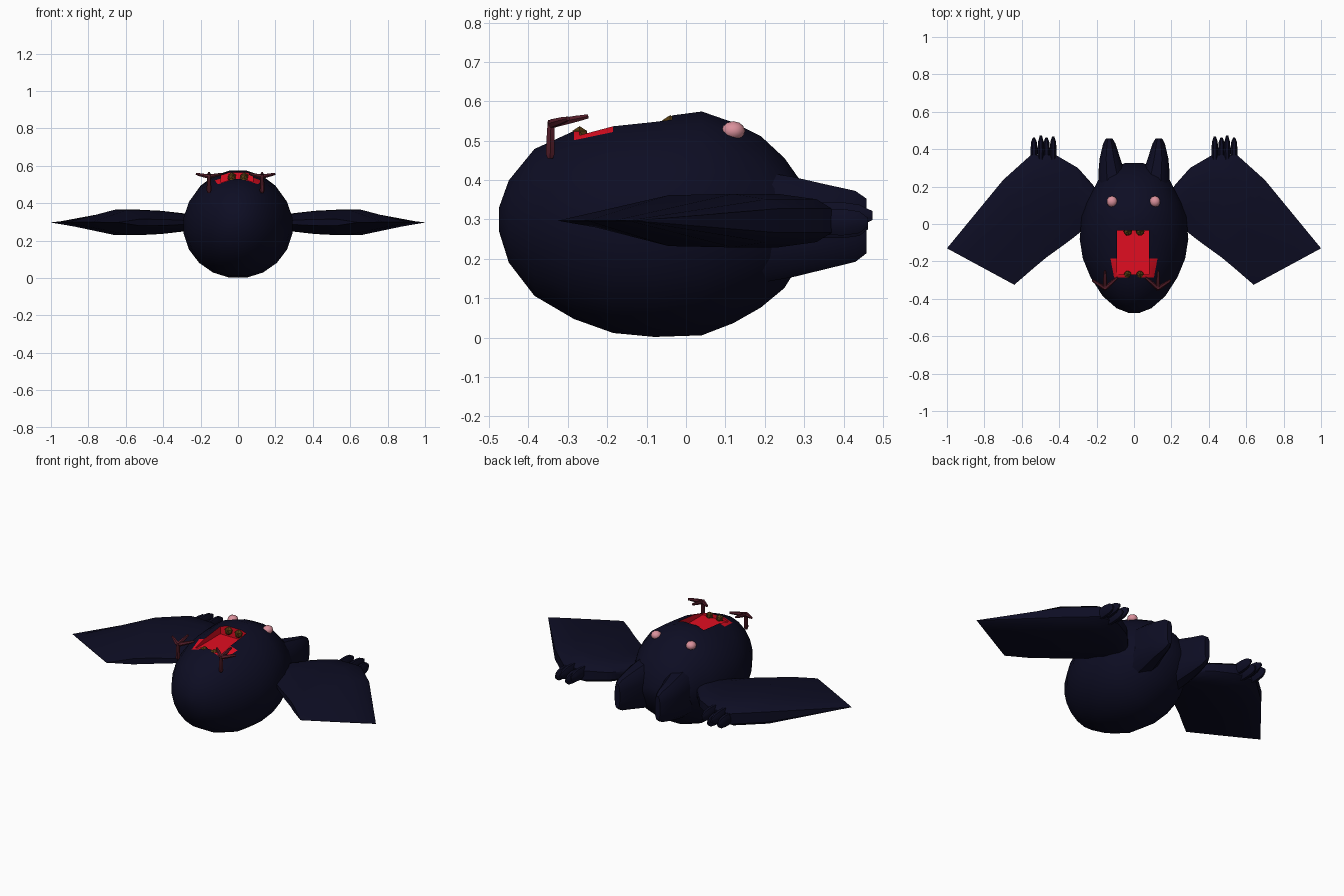
import bpy, bmesh, math
from mathutils import Vector

if "Cube" in bpy.data.objects:
    bpy.data.objects.remove(bpy.data.objects["Cube"])


def material(name, rgb):
    m = bpy.data.materials.new(name)
    m.diffuse_color = (*rgb, 1)
    m.use_nodes = True
    m.node_tree.nodes["Principled BSDF"].inputs["Base Color"].default_value = m.diffuse_color
    return m


NAVY = material("midnight navy", (0.004, 0.004, 0.017))
RED = material("mouth red", (0.75, 0.004, 0.015))
PINK = material("eye pink", (0.70, 0.28, 0.33))
MAROON = material("foot maroon", (0.085, 0.012, 0.022))
OLIVE = material("tooth brown", (0.09, 0.045, 0.006))


def finish(bm, name, mat, angle=40):
    bmesh.ops.recalc_face_normals(bm, faces=bm.faces)
    me = bpy.data.meshes.new(name)
    bm.to_mesh(me)
    bm.free()
    ob = bpy.data.objects.new(name, me)
    bpy.context.collection.objects.link(ob)
    me.materials.append(mat)
    bpy.ops.object.select_all(action='DESELECT')
    ob.select_set(True)
    bpy.context.view_layer.objects.active = ob
    bpy.ops.object.shade_smooth_by_angle(angle=math.radians(angle))
    return ob


def loft(name, sections, mat, angle=40):
    """Skin a list of equal-length point rings and cap both ends."""
    bm = bmesh.new()
    rings = [[bm.verts.new(p) for p in s] for s in sections]
    n = len(rings[0])
    for a, b in zip(rings, rings[1:]):
        for i in range(n):
            j = (i + 1) % n
            bm.faces.new((a[i], a[j], b[j], b[i]))
    bm.faces.new(rings[0])
    bm.faces.new(rings[-1])
    bmesh.ops.remove_doubles(bm, verts=bm.verts, dist=0.0005)
    return finish(bm, name, mat, angle)


def oval(x, y, z, rx, rz, n=20, power=1.0):
    """Ring in the xz plane; power below 1 makes it boxier."""
    pts = []
    for i in range(n):
        a = math.tau * (i + 0.5) / n
        c, s = math.cos(a), math.sin(a)
        pts.append((x + rx * math.copysign(abs(c) ** power, c), y,
                    z + rz * math.copysign(abs(s) ** power, s)))
    return pts


def ball(name, loc, r, mat, sub=2, scale=(1, 1, 1)):
    bm = bmesh.new()
    bmesh.ops.create_icosphere(bm, subdivisions=sub, radius=r)
    for v in bm.verts:
        v.co = Vector(v.co[i] * scale[i] + loc[i] for i in range(3))
    return finish(bm, name, mat)


def limb(name, a, b, r0, r1, mat, n=6):
    """Tapered stick between two points."""
    a, b = Vector(a), Vector(b)
    q = (b - a).to_track_quat('Z', 'Y')
    secs = []
    for t, r in ((0, r0 * 0.6), (0.12, r0), (0.7, (r0 + r1) / 2), (1, r1)):
        secs.append([a.lerp(b, t) + q @ Vector((r * math.cos(math.tau * i / n),
                     r * math.sin(math.tau * i / n), 0)) for i in range(n)])
    return loft(name, secs, mat)


# Body: egg shape along y (y, bottom, top, half width)
BODY = [(-.475, .27, .33, .03), (-.45, .19, .40, .095), (-.385, .105, .48, .17),
        (-.285, .046, .526, .235), (-.185, .01, .55, .277), (-.08, 0, .56, .294),
        (.04, .004, .576, .283), (.12, .035, .548, .255), (.19, .075, .513, .217),
        (.25, .125, .457, .185), (.29, .19, .40, .14), (.325, .26, .32, .05)]
body = loft("body", [oval(0, y, (lo + hi) / 2, rx, (hi - lo) / 2 / math.cos(math.pi / 20) ** 0.5)
                     for y, lo, hi, rx in BODY], NAVY)
body.data.materials.append(RED)

# Mouth: red cavity cut into the upward-facing belly side
bm = bmesh.new()
bmesh.ops.create_cube(bm, size=1)
for v in bm.verts:
    v.co = (-.006 + v.co.x * .172, -.153 + v.co.y * .235, .60 + v.co.z * .19)
cutter = finish(bm, "mouth_cutter", NAVY)
cutter.hide_render = True
cut = body.modifiers.new("mouth", 'BOOLEAN')
cut.operation, cut.solver, cut.object = 'DIFFERENCE', 'EXACT', cutter
bpy.ops.object.select_all(action='DESELECT')
body.select_set(True)
bpy.context.view_layer.objects.active = body
bpy.ops.object.modifier_apply(modifier=cut.name)
bpy.data.objects.remove(cutter)
for p in body.data.polygons:
    c, nrm = p.center, p.normal
    inside = abs(c.x + .006) < .088 and abs(c.y + .153) < .119 and c.z > .49
    if inside:
        p.material_index = 1
bpy.ops.object.shade_smooth_by_angle(angle=math.radians(40))

# Ears: thick, blunt wedges (y, inner x, outer x, bottom, top)
EAR = [(.16, .03, .19, .13, .43), (.27, .045, .193, .15, .412), (.35, .072, .185, .17, .393),
       (.43, .098, .166, .19, .375), (.458, .115, .150, .212, .355)]
# Wings: leading point, trailing point, half thickness
WING = [((.15, .10), (.20, .00), .04), ((.22, .21), (.27, -.03), .042),
        ((.30, .30), (.32, -.07), .05), ((.42, .37), (.38, -.115), .062),
        ((.55, .37), (.47, -.18), .068), ((.70, .235), (.53, -.23), .068),
        ((1, -.13), (.64, -.325), .0012)]
SECTION = [(0, .45), (.07, .8), (.25, 1), (.6, .95), (1, .25),
           (1, -.25), (.6, -.95), (.25, -1), (.07, -.8), (0, -.45)]

for side, s in (("left", -1), ("right", 1)):
    loft(side + "_ear", [oval(s * (a + b) / 2, y, (lo + hi) / 2, (b - a) / 2, (hi - lo) / 2, 12, .75)
                         for y, a, b, lo, hi in EAR], NAVY)
    wing = []
    for (lx, ly), (tx, ty), h in WING:
        wing.append([(s * (lx + (tx - lx) * t), ly + (ty - ly) * t, .297 + h * k)
                     for t, k in SECTION])
    loft(side + "_wing", wing, NAVY)
    # Fingers on the wing bend
    for i, (x, tip, dz) in enumerate(((.432, .468, .012), (.468, .462, -.012),
                                      (.498, .474, .012), (.535, .462, -.005))):
        loft(f"{side}_finger_{i + 1}",
             [oval(s * x, y, .298 + dz, rx, rz, 8) for y, rx, rz in
              ((.33, .018, .035), (.40, .02, .036), (.44, .016, .03), (tip, .006, .012))], NAVY)
    # Eyes
    ball(side + "_eye", (s * .115 - .003, .12, .525), .029, PINK, 2, (1, 1.05, .85))
    # Teeth at both ends of the mouth
    ball(side + "_rear_tooth", (s * .033, -.04, .54), .025, OLIVE, 1)
    ball(side + "_front_tooth", (s * .033 - .001, -.27, .515), .022, OLIVE, 1)
    # Feet: short leg and three splayed toes
    fx = s * .142 - .013
    limb(side + "_leg", (fx, -.345, .455), (fx, -.343, .552), .013, .009, MAROON)
    for i, (dx, y, z) in enumerate(((-.068, -.285, .556), (0, -.248, .562), (.068, -.30, .556))):
        limb(f"{side}_toe_{i + 1}", (fx, -.345, .542), (fx + s * dx, y, z), .012, .006, MAROON)
